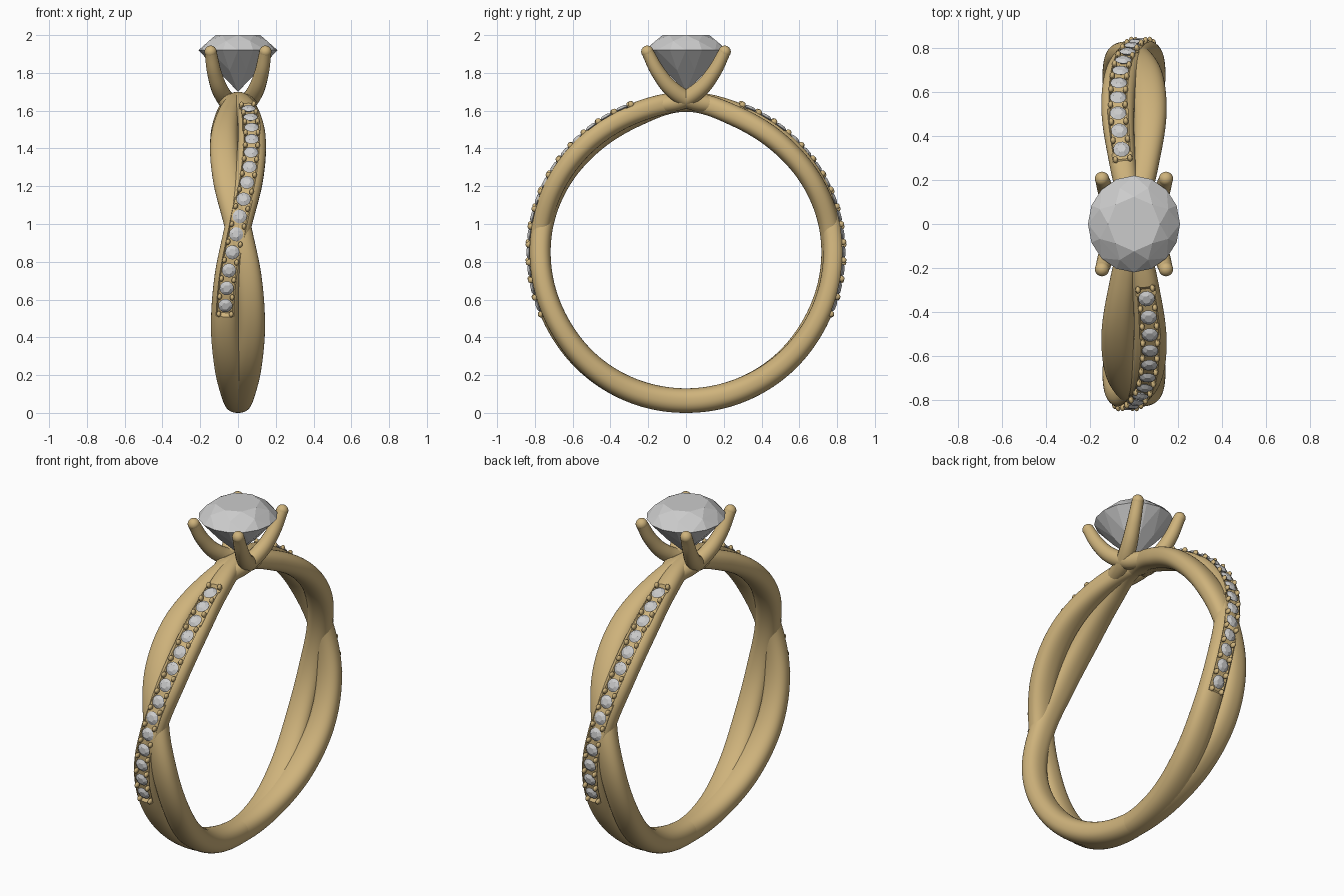
import bpy, bmesh
from math import sin, cos, pi, radians, floor, copysign
from mathutils import Vector, Matrix

if "Cube" in bpy.data.objects:
    bpy.data.objects.remove(bpy.data.objects["Cube"])

gold = bpy.data.materials.new("gold")
gold.diffuse_color = (0.62, 0.45, 0.2, 1)
gold.use_nodes = True
gold.node_tree.nodes["Principled BSDF"].inputs["Base Color"].default_value = gold.diffuse_color
CZ = 0.85                       # height of the finger hole centre

# Strand values every 20 degrees, from the top of the ring to the bottom
SWAY = [0, .05, .073, .056, 0, -.055, -.069, -.045, -.012, 0]
RAD = [.797, .785, .782, .782, .782, .782, .783, .785, .785, .785]
WIDE = [.05, .06, .074, .076, .07, .07, .074, .08, .08, .07]
THICK = [.053, .055, .056, .056, .056, .056, .058, .062, .065, .065]
INSET = [0, .018, .022, .016, .01, .01, .01, .004, 0, 0]


def key(vals, t, odd=False):
    """Smooth interpolation of a table, mirrored at top and bottom."""
    def at(i):
        s = -1 if odd else 1
        if i < 0:
            return s * at(-i)
        return s * vals[18 - i] if i > 9 else vals[i]
    f = abs(t) / 20
    i = min(floor(f), 8)
    f -= i
    a, b, c, d = (at(i + k) for k in (-1, 0, 1, 2))
    r = b + .5 * f * (c - a + f * (2*a - 5*b + 4*c - d + f * (3*(b - c) + d - a)))
    return -r if odd and t < 0 else r


def point(t, side):
    r = key(RAD, t) - (key(INSET, t) if side < 0 else 0)
    a = radians(t)
    return Vector((side * key(SWAY, t, True), -r * sin(a), CZ + r * cos(a)))


def frame(t, side):
    """Centre, sideways and outward directions of a strand."""
    n = Vector((0, -sin(radians(t)), cos(radians(t))))
    tan = point(min(t + .5, 180), side) - point(max(t - .5, -180), side)
    u = n.cross(tan).normalized()
    return point(t, side), u, n


def finish(bm, name, mat=None, smooth=True):
    bmesh.ops.recalc_face_normals(bm, faces=bm.faces)
    me = bpy.data.meshes.new(name)
    bm.to_mesh(me)
    bm.free()
    ob = bpy.data.objects.new(name, me)
    bpy.context.collection.objects.link(ob)
    if mat:
        me.materials.append(mat)
    if smooth:
        bpy.context.view_layer.objects.active = ob
        bpy.ops.object.select_all(action='DESELECT')
        ob.select_set(True)
        bpy.ops.object.shade_smooth_by_angle(angle=radians(40))
    return ob


def strand(name, side, groove):
    bm = bmesh.new()
    rings, sides = 360, 48
    grid = []
    for i in range(rings):
        t = -180 + 360 * i / rings
        c, u, n = frame(t, side)
        w, h = key(WIDE, t), key(THICK, t)
        row = []
        for j in range(sides):
            a = 2 * pi * j / sides
            x = w * copysign(abs(cos(a)) ** .87, cos(a))
            y = h * copysign(abs(sin(a)) ** .87, sin(a))
            if groove and 20.5 < abs(t) < 114 and abs(x) < .04:
                y = min(y, .036)
            row.append(bm.verts.new(c + u * x + n * y))
        grid.append(row)
    for i in range(rings):
        p, q = grid[i], grid[(i + 1) % rings]
        for j in range(sides):
            k = (j + 1) % sides
            bm.faces.new((p[j], p[k], q[k], q[j]))
    return finish(bm, name, gold)


def add_gem(bm, mat, outline):
    """Faceted brilliant: convex hull of rings (count, radius, height, turn)."""
    vs = []
    for n, r, z, off in outline:
        for k in range(n):
            a = 2 * pi * (k + off) / n
            vs.append(bm.verts.new(mat @ Vector((r * cos(a), r * sin(a), z))))
    bmesh.ops.convex_hull(bm, input=vs)
    loose = [v for v in vs if not v.link_faces]
    bmesh.ops.delete(bm, geom=loose, context='VERTS')


# Twisted band: one grooved strand, one plain strand
strand("pave_strand", 1, True)
strand("plain_strand", -1, False)

# Small stones in the groove, with a bead on each rail between them
SMALL = [(6, .02, .012, 0), (12, .038, 0, .5), (1, 0, -.025, 0)]
stones, beads = bmesh.new(), bmesh.new()
for s in (1, -1):
    for i in range(15):
        t = 24 + 6.6 * i
        if i < 14:
            c, u, n = frame(s * t, 1)
            m = Matrix((u, n.cross(u), n)).transposed().to_4x4()
            m.translation = c + n * .05
            add_gem(stones, m, SMALL)
        c, u, n = frame(s * (t - 3.3), 1)
        for e in (-1, 1):
            m = Matrix((u, n.cross(u), n)).transposed().to_4x4()
            m.translation = c + u * e * .033 + n * .051
            bmesh.ops.create_uvsphere(beads, u_segments=10, v_segments=6, radius=.012,
                                      matrix=m @ Matrix.Diagonal((1, 1.4, 1.5, 1)))
finish(stones, "pave_stones", smooth=False)
finish(beads, "pave_beads", gold)

# Centre stone
bm = bmesh.new()
add_gem(bm, Matrix.Diagonal((1, 1.05, 1, 1)),
        [(8, .118, 2.0, 0), (8, .168, 1.968, .5), (16, .209, 1.92, 0),
         (8, .115, 1.812, .5), (1, 0, 1.70, 0)])
bmesh.ops.dissolve_limit(bm, angle_limit=radians(1), verts=bm.verts, edges=bm.edges)
finish(bm, "centre_stone", smooth=False)

# Four prongs growing out of the crossing strands
PATH = [(.03, -.13, 1.63, .045), (.06, -.02, 1.655, .047), (.095, .07, 1.71, .044),
        (.125, .145, 1.80, .038), (.145, .205, 1.912, .032)]
for sx in (1, -1):
    for sy in (1, -1):
        cu = bpy.data.curves.new("prong", 'CURVE')
        cu.dimensions = '3D'
        cu.bevel_depth = 1
        cu.bevel_resolution = 6
        cu.use_fill_caps = True
        sp = cu.splines.new('BEZIER')
        sp.bezier_points.add(len(PATH) - 1)
        for bp, (x, y, z, r) in zip(sp.bezier_points, PATH):
            bp.co = (sx * x, sy * y, z)
            bp.radius = r
            bp.handle_left_type = bp.handle_right_type = 'AUTO'
        name = ("right_" if sx > 0 else "left_") + ("back" if sy > 0 else "front")
        ob = bpy.data.objects.new(name + "_prong", cu)
        bpy.context.collection.objects.link(ob)
        cu.materials.append(gold)
        bpy.ops.object.select_all(action='DESELECT')
        bpy.context.view_layer.objects.active = ob
        ob.select_set(True)
        bpy.ops.object.convert(target='MESH')
        bpy.ops.object.shade_smooth_by_angle(angle=radians(40))
        # Rounded tip
        tip = bmesh.new()
        x, y, z, r = PATH[-1]
        bmesh.ops.create_uvsphere(tip, u_segments=20, v_segments=12, radius=r + .0005,
                                  matrix=Matrix.Translation((sx * x, sy * y, z)))
        finish(tip, name + "_prong_tip", gold)
